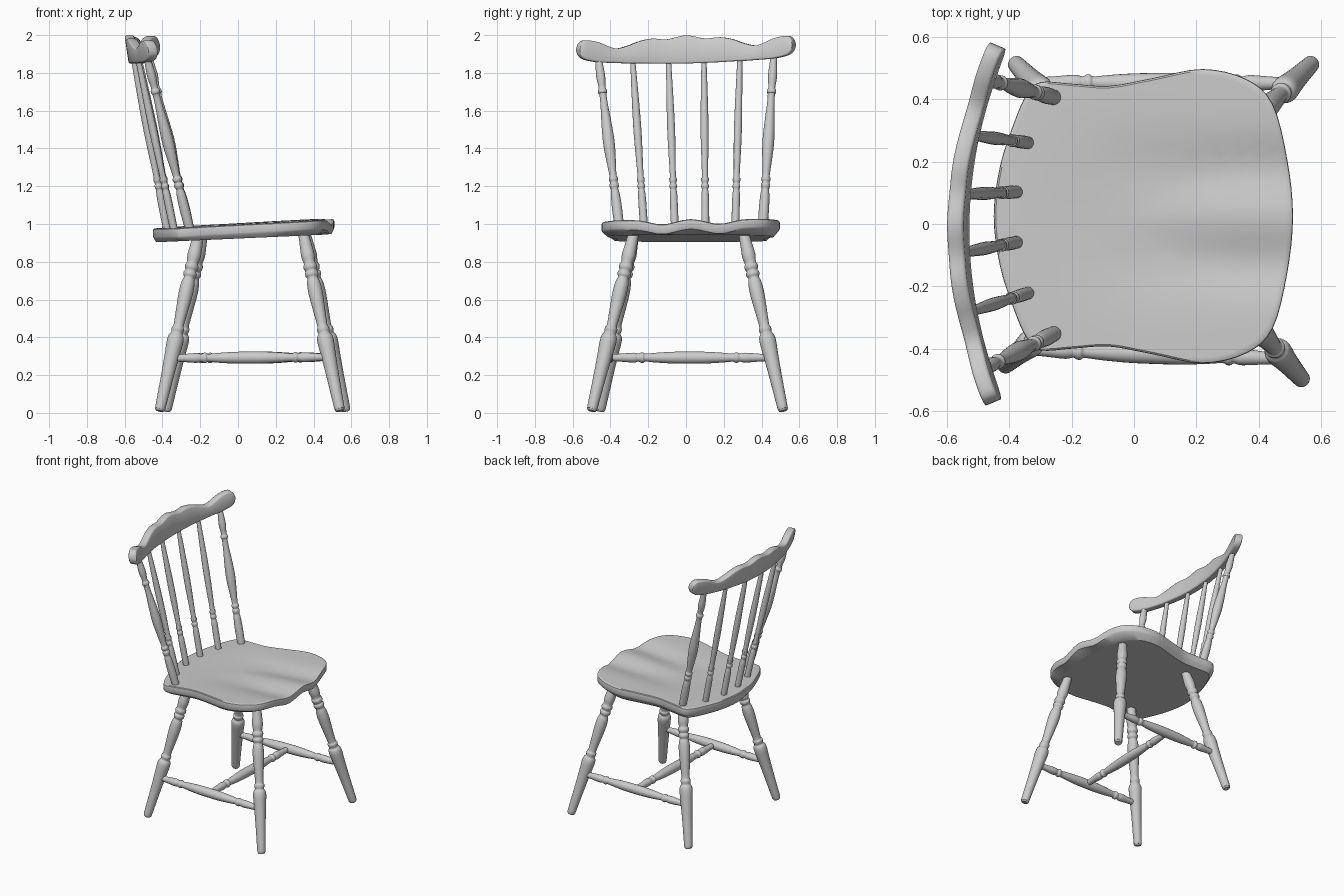
import bpy, math
from mathutils import Vector

if "Cube" in bpy.data.objects:
    bpy.data.objects.remove(bpy.data.objects["Cube"])


def spline(pts, n, closed=False):
    """Catmull-Rom resampling with n steps per span."""
    pts = [Vector(p) for p in pts]
    m, out = len(pts), []
    get = (lambda i: pts[i % m]) if closed else (lambda i: pts[max(0, min(m - 1, i))])
    for i in range(m if closed else m - 1):
        a, b, c, d = get(i - 1), get(i), get(i + 1), get(i + 2)
        for k in range(n):
            t = k / n
            out.append(0.5 * (2 * b + (c - a) * t + (2 * a - 5 * b + 4 * c - d) * t * t
                              + (3 * b - a - 3 * c + d) * t ** 3))
    return out if closed else out + [pts[-1]]


def skin(name, rings, angle=40):
    """Joins equal closed rings into a capped solid."""
    n = len(rings[0])
    verts = [v for r in rings for v in r]
    faces = [list(range(n))[::-1], [len(verts) - n + k for k in range(n)]]
    for i in range(len(rings) - 1):
        for k in range(n):
            a, b = i * n + k, i * n + (k + 1) % n
            faces.append([a, b, b + n, a + n])
    mesh = bpy.data.meshes.new(name)
    mesh.from_pydata(verts, [], faces)
    obj = bpy.data.objects.new(name, mesh)
    bpy.context.collection.objects.link(obj)
    bpy.ops.object.select_all(action='DESELECT')
    bpy.context.view_layer.objects.active = obj
    obj.select_set(True)
    bpy.ops.object.mode_set(mode='EDIT')
    bpy.ops.mesh.select_all(action='SELECT')
    bpy.ops.mesh.normals_make_consistent(inside=False)
    bpy.ops.object.mode_set(mode='OBJECT')
    bpy.ops.object.shade_smooth_by_angle(angle=math.radians(angle))
    return obj


def turned(name, p0, p1, profile, sides=20):
    """Lathe-turned stick from p0 to p1; profile is (fraction, radius)."""
    p0, p1 = Vector(p0), Vector(p1)
    q = (p1 - p0).to_track_quat('Z', 'Y')
    rings = []
    for t, r in spline(profile, 3):
        c = p0.lerp(p1, t)
        rings.append([c + q @ Vector((r * math.cos(2 * math.pi * k / sides),
                                      r * math.sin(2 * math.pi * k / sides), 0))
                      for k in range(sides)])
    return skin(name, rings)


# Seat: saddled top, rounded rim, chamfered underside
CY = 0.025
half = [(0.51, 0), (0.492, 0.18), (0.445, 0.36), (0.36, 0.44), (0.22, 0.472), (0.06, 0.443),
        (-0.08, 0.418), (-0.2, 0.425), (-0.3, 0.43), (-0.345, 0.39), (-0.385, 0.3),
        (-0.43, 0.16), (-0.45, 0)]
outline = spline(half + [(x, -y) for x, y in half[-2:0:-1]], 4, True)


def smooth(t):
    t = max(0, min(1, t))
    return t * t * (3 - 2 * t)


def seat_top(x, y):
    dish = 0.028 * math.exp(-((abs(y) - 0.15) / 0.09) ** 2) * smooth((x + 0.2) / 0.6)
    bowl = 0.012 * smooth(1 - math.hypot(x, y) / 0.4)
    return 1.0 + 0.055 * x + 0.01 * y - dish - bowl


def seat_ring(s, kind, drop=0.0):
    ring = []
    for x, y in outline:
        x, y = x * s, y * s
        if kind == 'bottom':
            f = 0.96 - 0.09 * smooth((x + 0.3) / 0.7)
            x, y = x * f, y * 0.93
            z = 0.923 + 0.045 * x
        else:
            z = seat_top(x, y) - drop
        ring.append((x, y + CY, z))
    return ring


rings = [seat_ring(s, 'top') for s in (0.02, 0.12, 0.24, 0.36, 0.48, 0.6, 0.72, 0.82, 0.9, 0.96, 0.985)]
rings += [seat_ring(0.997, 'top', 0.004), seat_ring(1.0, 'top', 0.012), seat_ring(1.0, 'top', 0.042),
          seat_ring(0.99, 'top', 0.052)]
rings += [seat_ring(s, 'bottom') for s in (1.0, 0.97, 0.6, 0.2, 0.02)]
skin("seat", rings, 35)

# Splayed turned legs
leg = [(0, 0.021), (0.01, 0.026), (0.03, 0.028), (0.2, 0.034), (0.32, 0.04), (0.39, 0.044),
       (0.42, 0.04), (0.435, 0.03), (0.45, 0.033), (0.465, 0.033), (0.48, 0.027), (0.56, 0.032),
       (0.66, 0.038), (0.72, 0.035), (0.745, 0.028), (0.76, 0.035), (0.775, 0.035), (0.785, 0.029),
       (0.8, 0.036), (0.815, 0.036), (0.83, 0.03), (0.87, 0.036), (0.93, 0.032), (1, 0.027)]
legs = {"front_leg_left": ((0.57, 0.515, 0.01), (0.355, 0.305, 0.955)),
        "front_leg_right": ((0.54, -0.50, 0.01), (0.345, -0.275, 0.955)),
        "back_leg_left": ((-0.38, 0.515, 0.01), (-0.185, 0.305, 0.955)),
        "back_leg_right": ((-0.415, -0.455, 0.01), (-0.205, -0.275, 0.955))}
for name, (foot, top) in legs.items():
    turned(name, foot, top, leg)

# H-shaped stretchers
bar_half = [(0, 0.017), (0.08, 0.021), (0.16, 0.026), (0.19, 0.021), (0.205, 0.027), (0.22, 0.027),
            (0.235, 0.021), (0.3, 0.026), (0.4, 0.031)]
bar = bar_half + [(0.5, 0.032)] + [(1 - t, r) for t, r in bar_half[::-1]]


def on_leg(name, z):
    a, b = map(Vector, legs[name])
    return a.lerp(b, (z - a.z) / (b.z - a.z))


mids = []
for side in ("left", "right"):
    a, b = on_leg("back_leg_" + side, 0.29), on_leg("front_leg_" + side, 0.295)
    turned("side_stretcher_" + side, a, b, bar)
    mids.append(a.lerp(b, 0.5))
turned("cross_stretcher", mids[1], mids[0], bar)


# Curved, leaning crest rail with scalloped top
def rail_x(y, z):
    return -0.563 + 0.37 * y * y + 0.012 * y - 0.15 * (z - 1.92)


top_half = [(0.572, 1.945), (0.563, 1.968), (0.535, 1.984), (0.47, 1.973), (0.38, 1.938),
            (0.31, 1.95), (0.25, 1.972), (0.18, 1.985), (0.1, 1.98)]
low_half = [(0.572, 1.925), (0.565, 1.903), (0.54, 1.882), (0.47, 1.867), (0.38, 1.861),
            (0.31, 1.857), (0.25, 1.856), (0.18, 1.853), (0.1, 1.851)]


def whole(h, mid):
    return spline([(-y, z) for y, z in h] + [(0, mid)] + h[::-1], 4)


rings = []
for (y1, z1), (y0, z0) in zip(whole(top_half, 1.999), whole(low_half, 1.85)):
    y = (y0 + y1) / 2
    normal = Vector((1, -0.74 * y, 0)).normalized()
    h, bev = 0.026, min(0.009, (z1 - z0) * 0.3)
    ring = []
    for off, zz in ((h, z0 + bev), (h, z1 - bev), (h - 0.003, z1 - bev * 0.3), (h - 0.009, z1),
                    (-h + 0.009, z1), (-h + 0.003, z1 - bev * 0.3), (-h, z1 - bev), (-h, z0 + bev),
                    (-h + 0.003, z0 + bev * 0.3), (-h + 0.009, z0), (h - 0.009, z0),
                    (h - 0.003, z0 + bev * 0.3)):
        p = Vector((rail_x(y, zz), y, zz + 0.022 * y)) + normal * off
        ring.append(p)
    rings.append(ring)
skin("crest_rail", rings, 50)

# Turned outer posts of the back
post = [(0, 0.024), (0.12, 0.027), (0.21, 0.024), (0.24, 0.019), (0.255, 0.024), (0.27, 0.024),
        (0.28, 0.019), (0.292, 0.024), (0.306, 0.024), (0.32, 0.019), (0.4, 0.025), (0.5, 0.031),
        (0.6, 0.028), (0.72, 0.02), (0.78, 0.019), (0.79, 0.024), (0.805, 0.024), (0.82, 0.018),
        (0.88, 0.024), (0.94, 0.021), (1, 0.016)]
for side, yb, yt in (("left", 0.405, 0.465), ("right", -0.35, -0.465)):
    turned("back_post_" + side, (-0.253, yb, 0.96), (rail_x(yt, 1.89), yt, 1.89), post)

# Slim inner spindles
spindle = [(0, 0.02), (0.12, 0.021), (0.22, 0.02), (0.25, 0.016), (0.262, 0.02), (0.275, 0.02),
           (0.285, 0.016), (0.3, 0.02), (0.315, 0.02), (0.33, 0.016), (0.5, 0.02), (0.62, 0.021),
           (0.8, 0.018), (1, 0.013)]
for i, (xb, yb, yt) in enumerate(((-0.335, 0.26, 0.285), (-0.372, 0.103, 0.095),
                                  (-0.372, -0.058, -0.093), (-0.335, -0.22, -0.283))):
    turned(f"back_spindle_{i + 1}", (xb, yb, 0.95), (rail_x(yt, 1.88), yt, 1.88), spindle, 16)
